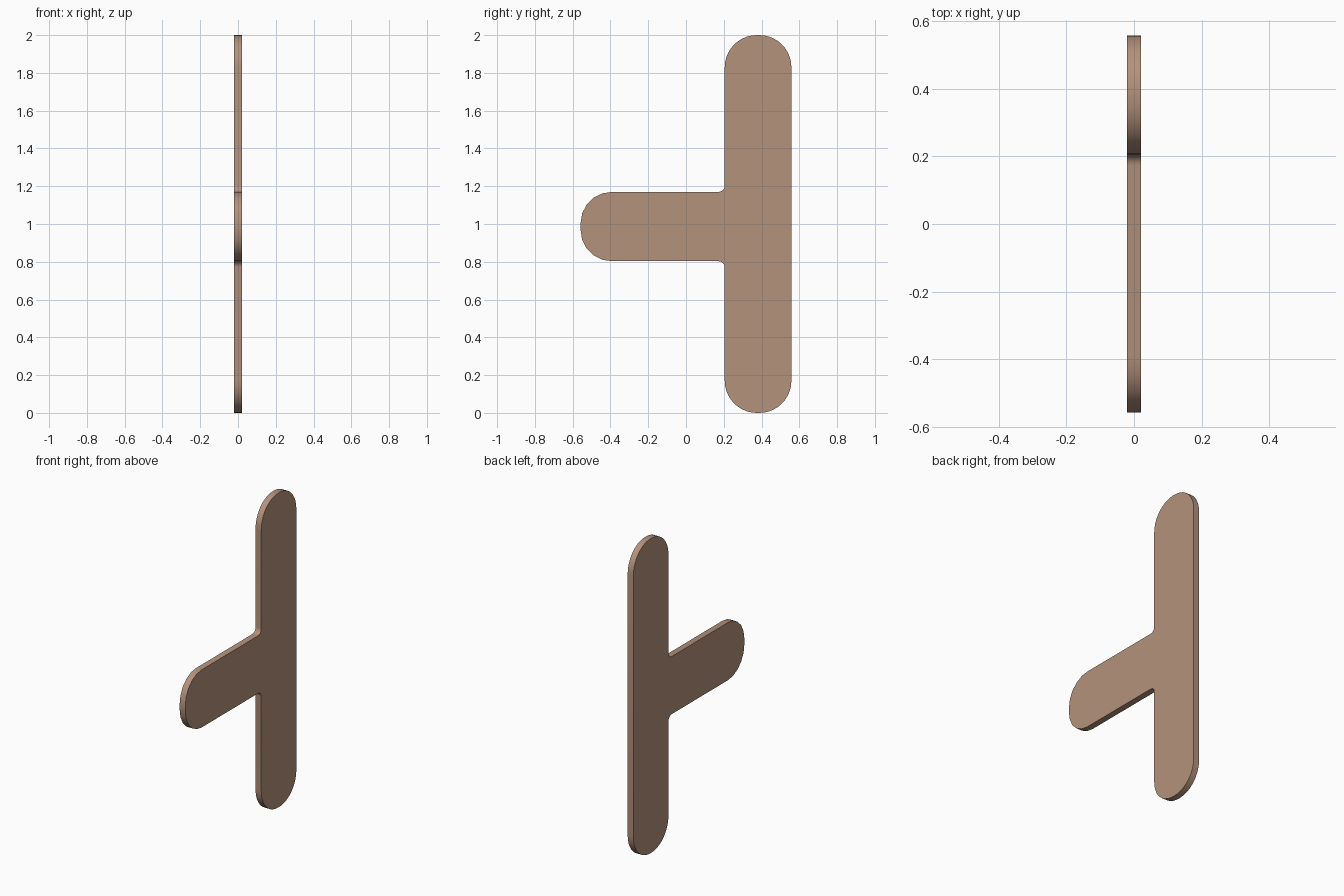
import bpy, bmesh, math
from mathutils import Vector

if "Cube" in bpy.data.objects:
    bpy.data.objects.remove(bpy.data.objects["Cube"])

HALF = 0.02  # half thickness along x

# Outline corners in (y, z), counter-clockwise: y, z, corner radius, segments
corners = [
    (0.205, 0.0, 0.17, 10), (0.558, 0.0, 0.17, 10),
    (0.558, 2.0, 0.17, 10), (0.205, 2.0, 0.17, 10),
    (0.205, 1.17, 0.032, 5),
    (-0.558, 1.17, 0.165, 5), (-0.558, 0.803, 0.165, 5),
    (0.205, 0.803, 0.032, 5),
]


def rounded_outline(pts):
    """Replace each right-angle corner by an arc."""
    out = []
    for i, (y, z, r, n) in enumerate(pts):
        p = Vector((y, z))
        a = (Vector(pts[i - 1][:2]) - p).normalized() * r
        b = (Vector(pts[(i + 1) % len(pts)][:2]) - p).normalized() * r
        centre = p + a + b
        for k in range(n + 1):
            t = math.pi / 2 * k / n
            out.append(centre - b * math.cos(t) - a * math.sin(t))
    return out


# Flat T-shaped plate
bm = bmesh.new()
face = bm.faces.new([bm.verts.new((-HALF, p.x, p.y)) for p in rounded_outline(corners)])
ext = bmesh.ops.extrude_face_region(bm, geom=[face])
bmesh.ops.translate(bm, vec=(2 * HALF, 0, 0),
                    verts=[g for g in ext["geom"] if isinstance(g, bmesh.types.BMVert)])
bmesh.ops.triangulate(bm, faces=[f for f in bm.faces if len(f.verts) > 4])
# Keep both flat sides present after extrusion
bmesh.ops.holes_fill(bm, edges=[e for e in bm.edges if e.is_boundary], sides=0)
bmesh.ops.recalc_face_normals(bm, faces=bm.faces)

mesh = bpy.data.meshes.new("handle_plate")
bm.to_mesh(mesh)
bm.free()
plate = bpy.data.objects.new("handle_plate", mesh)
bpy.context.collection.objects.link(plate)

# Single tan-brown colour
mat = bpy.data.materials.new("tan_brown")
mat.diffuse_color = (0.456, 0.287, 0.202, 1.0)
mat.use_nodes = True
mat.node_tree.nodes["Principled BSDF"].inputs["Base Color"].default_value = mat.diffuse_color
mesh.materials.append(mat)

# Smooth arcs, sharp rims
bpy.context.view_layer.objects.active = plate
plate.select_set(True)
bpy.ops.object.shade_smooth_by_angle(angle=math.radians(30))
